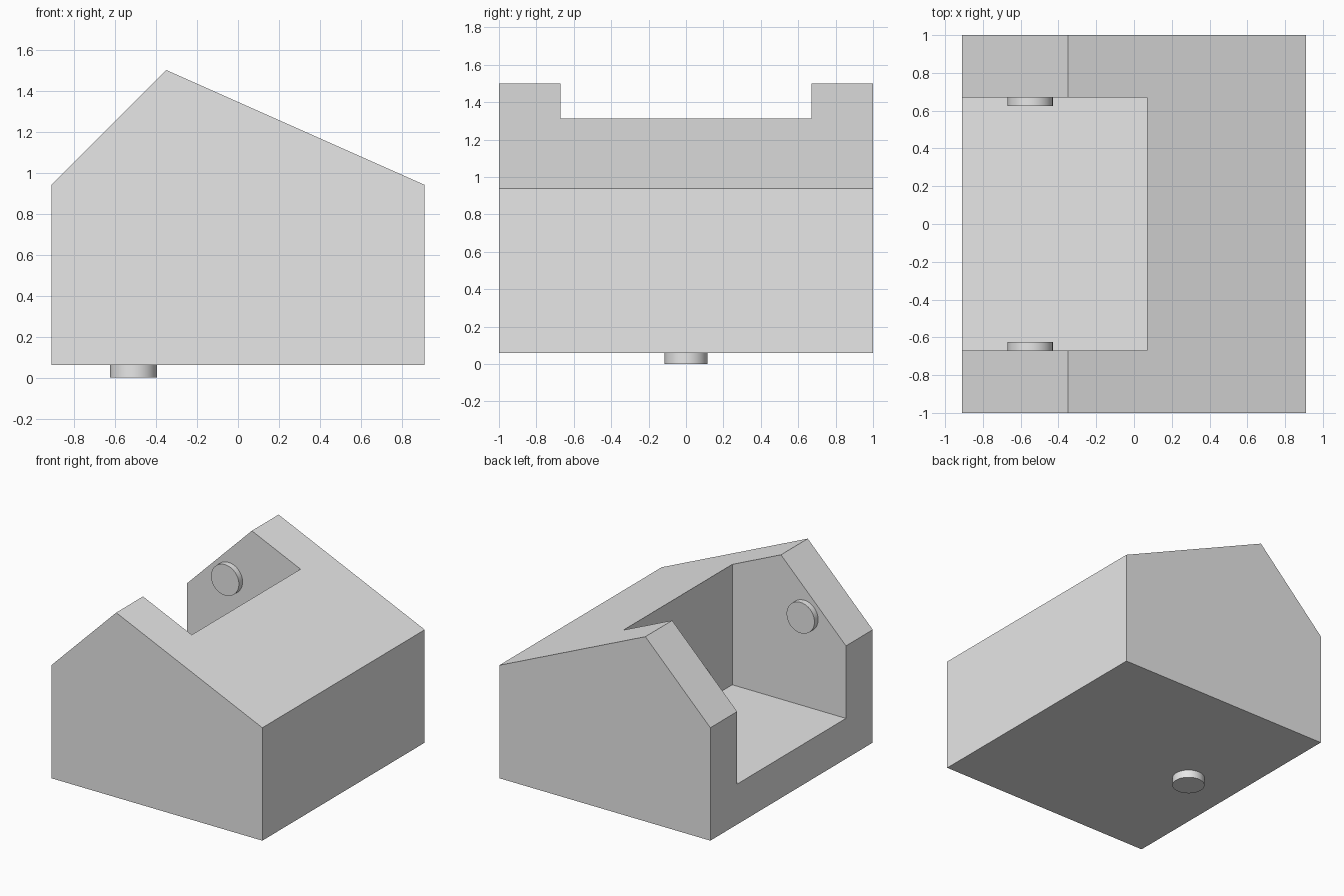
import bpy
import bmesh
import math
from mathutils import Vector

cube = bpy.data.objects.get("Cube")
if cube:
    bpy.data.objects.remove(cube, do_unlink=True)

GREY = (0.8, 0.8, 0.8, 1.0)
grey = bpy.data.materials.new("light grey")
grey.use_nodes = True
grey.diffuse_color = GREY
grey.node_tree.nodes["Principled BSDF"].inputs["Base Color"].default_value = GREY


def prism(name, profile, half_depth):
    """Extrude an x-z profile along y, centred on y = 0."""
    bm = bmesh.new()
    face = bm.faces.new([bm.verts.new((x, -half_depth, z)) for x, z in profile])
    out = bmesh.ops.extrude_face_region(bm, geom=[face])
    verts = [v for v in out["geom"] if isinstance(v, bmesh.types.BMVert)]
    bmesh.ops.translate(bm, verts=verts, vec=(0, 2 * half_depth, 0))
    bmesh.ops.recalc_face_normals(bm, faces=bm.faces)
    mesh = bpy.data.meshes.new(name)
    bm.to_mesh(mesh)
    bm.free()
    obj = bpy.data.objects.new(name, mesh)
    bpy.context.collection.objects.link(obj)
    mesh.materials.append(grey)
    return obj


def peg(name, start, end, radius):
    """Short round peg between two points."""
    start, end = Vector(start), Vector(end)
    axis = end - start
    bpy.ops.mesh.primitive_cylinder_add(
        vertices=64, radius=radius, depth=axis.length, location=(start + end) / 2,
        rotation=axis.to_track_quat("Z", "Y").to_euler())
    obj = bpy.context.object
    obj.name = name
    obj.data.materials.append(grey)
    bpy.ops.object.shade_smooth_by_angle(angle=math.radians(30))


# Body with an uneven pitched top
body = prism("body", [(-0.91, 0.06), (0.91, 0.06), (0.91, 0.94),
                      (-0.35, 1.5), (-0.91, 0.94)], 1.0)

# Recess open at the top and at the steep side
cutter = prism("recess_cutter", [(-1.2, 0.375), (0.07, 0.375),
                                 (0.07, 1.8), (-1.2, 1.8)], 0.67)
cutter.hide_render = True
cut = body.modifiers.new("recess", "BOOLEAN")
cut.operation = "DIFFERENCE"
cut.solver = "EXACT"
cut.object = cutter
bpy.context.view_layer.objects.active = body
bpy.ops.object.modifier_apply(modifier=cut.name)
bpy.data.objects.remove(cutter, do_unlink=True)

# Facing pegs on the recess walls
for side, label in ((-1, "front"), (1, "back")):
    peg(label + "_wall_peg", (-0.55, side * 0.68, 1.08),
        (-0.55, side * 0.625, 1.08), 0.12)

# Peg under the base
peg("base_peg", (-0.51, 0, 0.07), (-0.51, 0, 0), 0.115)
